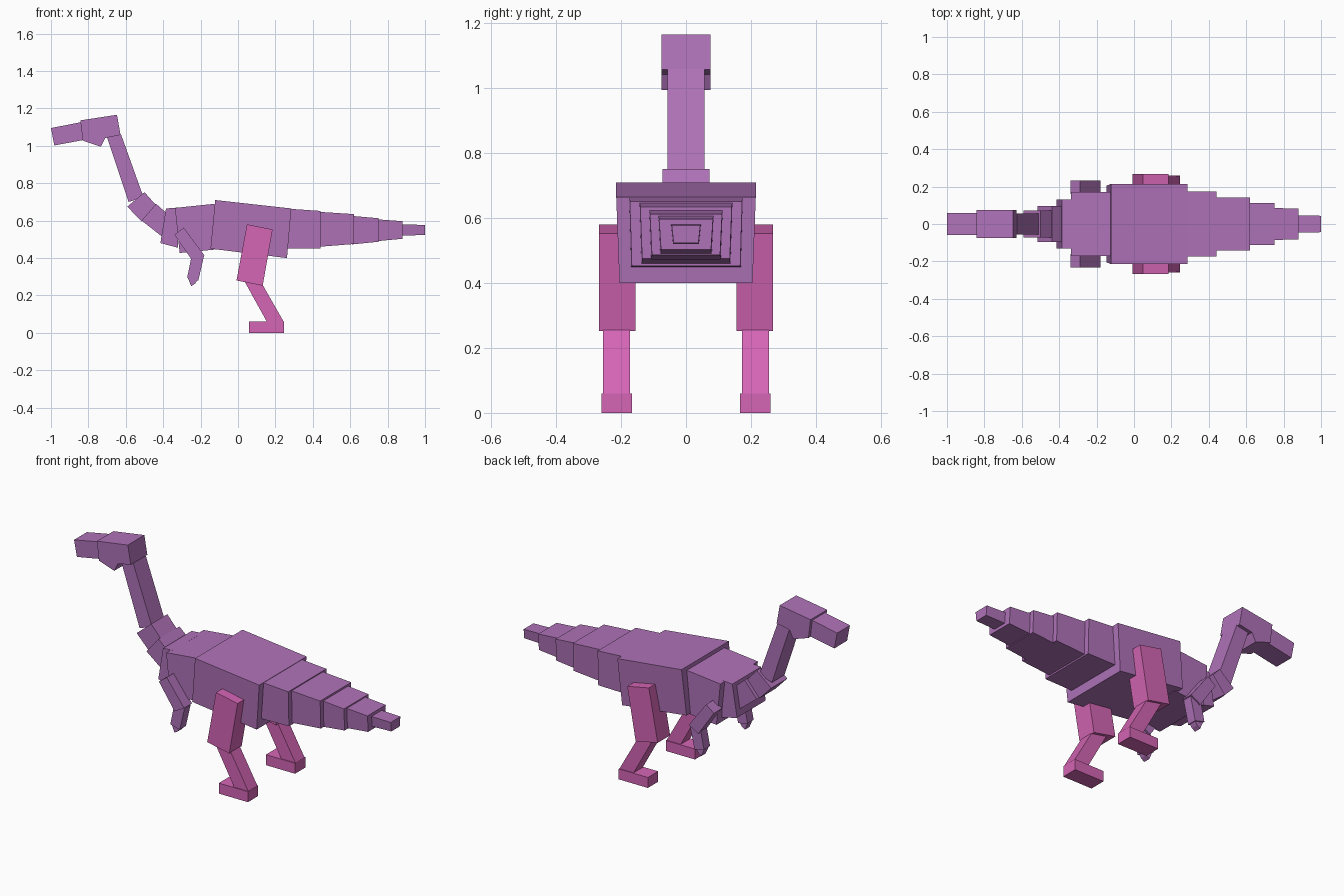
import bpy, bmesh


def material(name, color):
    m = bpy.data.materials.new(name)
    m.diffuse_color = color
    return m


PURPLE = material("purple", (0.43, 0.17, 0.48, 1))
PINK = material("pink", (0.66, 0.13, 0.46, 1))


def slab(name, side, near, far, mat=PURPLE):
    """Close a side profile (x, z) between per-corner y values."""
    n = len(side)
    bm = bmesh.new()
    a = [bm.verts.new((x, y, z)) for (x, z), y in zip(side, near)]
    b = [bm.verts.new((x, y, z)) for (x, z), y in zip(side, far)]
    bm.faces.new(a)
    bm.faces.new(b[::-1])
    for i in range(n):
        j = (i + 1) % n
        bm.faces.new((a[j], a[i], b[i], b[j]))
    bmesh.ops.recalc_face_normals(bm, faces=bm.faces)
    me = bpy.data.meshes.new(name)
    bm.to_mesh(me)
    bm.free()
    me.materials.append(mat)
    ob = bpy.data.objects.new(name, me)
    bpy.context.collection.objects.link(ob)
    return ob


def centred(name, side, w):
    slab(name, side, [-w] * len(side), [w] * len(side))


def pair(name, side, inner, outer, mat=PURPLE):
    n = len(side)
    for s, label in ((-1, "right"), (1, "left")):
        slab(f"{label}_{name}", side, [s * inner] * n, [s * outer] * n, mat)


# Head and neck
centred("snout", [(-1, 1.095), (-0.82, 1.13), (-0.805, 1.035), (-0.982, 1.002)], 0.058)
centred("head", [(-0.843, 1.136), (-0.647, 1.166), (-0.628, 1.058), (-0.71, 1.042),
                 (-0.733, 0.995), (-0.83, 1.028)], 0.075)
centred("neck", [(-0.70, 1.045), (-0.625, 1.06), (-0.505, 0.725), (-0.585, 0.70)], 0.057)
centred("lower_neck", [(-0.592, 0.675), (-0.50, 0.752), (-0.44, 0.685), (-0.515, 0.595)], 0.073)
centred("neck_base", [(-0.515, 0.60), (-0.438, 0.69), (-0.365, 0.625), (-0.40, 0.51)], 0.095)
centred("shoulders", [(-0.385, 0.665), (-0.32, 0.67), (-0.32, 0.455), (-0.415, 0.48)], 0.13)

# Torso
centred("chest", [(-0.337, 0.668), (-0.125, 0.69), (-0.125, 0.445), (-0.312, 0.427)], 0.17)
w = [0.215, 0.215, 0.205, 0.205]
slab("body", [(-0.122, 0.71), (0.285, 0.665), (0.262, 0.40), (-0.147, 0.45)],
     [-y for y in w], w)

# Tail: x start, x end, top start/end, bottom start/end, half width
for i, (x0, x1, t0, t1, b0, b1, h) in enumerate([
        (0.25, 0.44, 0.665, 0.652, 0.45, 0.452, 0.172),
        (0.43, 0.62, 0.647, 0.635, 0.46, 0.475, 0.14),
        (0.61, 0.75, 0.625, 0.613, 0.473, 0.487, 0.11),
        (0.74, 0.88, 0.607, 0.597, 0.49, 0.503, 0.082),
        (0.87, 1.0, 0.58, 0.577, 0.52, 0.523, 0.043)]):
    w = [h + 0.003, h + 0.001, h - 0.005, h - 0.003]
    slab(f"tail_{i + 1}", [(x0, t0), (x1, t1), (x1, b1), (x0, b0)], [-y for y in w], w)

# Arms
pair("upper_arm", [(-0.34, 0.525), (-0.29, 0.562), (-0.18, 0.415), (-0.24, 0.38)], 0.16, 0.232)
pair("forearm", [(-0.245, 0.425), (-0.182, 0.41), (-0.212, 0.28), (-0.272, 0.295)], 0.17, 0.225)
pair("hand", [(-0.27, 0.297), (-0.214, 0.285), (-0.23, 0.263), (-0.25, 0.25)], 0.178, 0.218)

# Legs
pair("thigh", [(0.048, 0.58), (0.185, 0.553), (0.132, 0.252), (-0.008, 0.28)], 0.155, 0.268, PINK)
pair("shin", [(0.035, 0.275), (0.13, 0.26), (0.245, 0.058), (0.155, 0.058)], 0.172, 0.255, PINK)
pair("foot", [(0.06, 0.06), (0.245, 0.06), (0.245, 0), (0.06, 0)], 0.167, 0.26, PINK)
